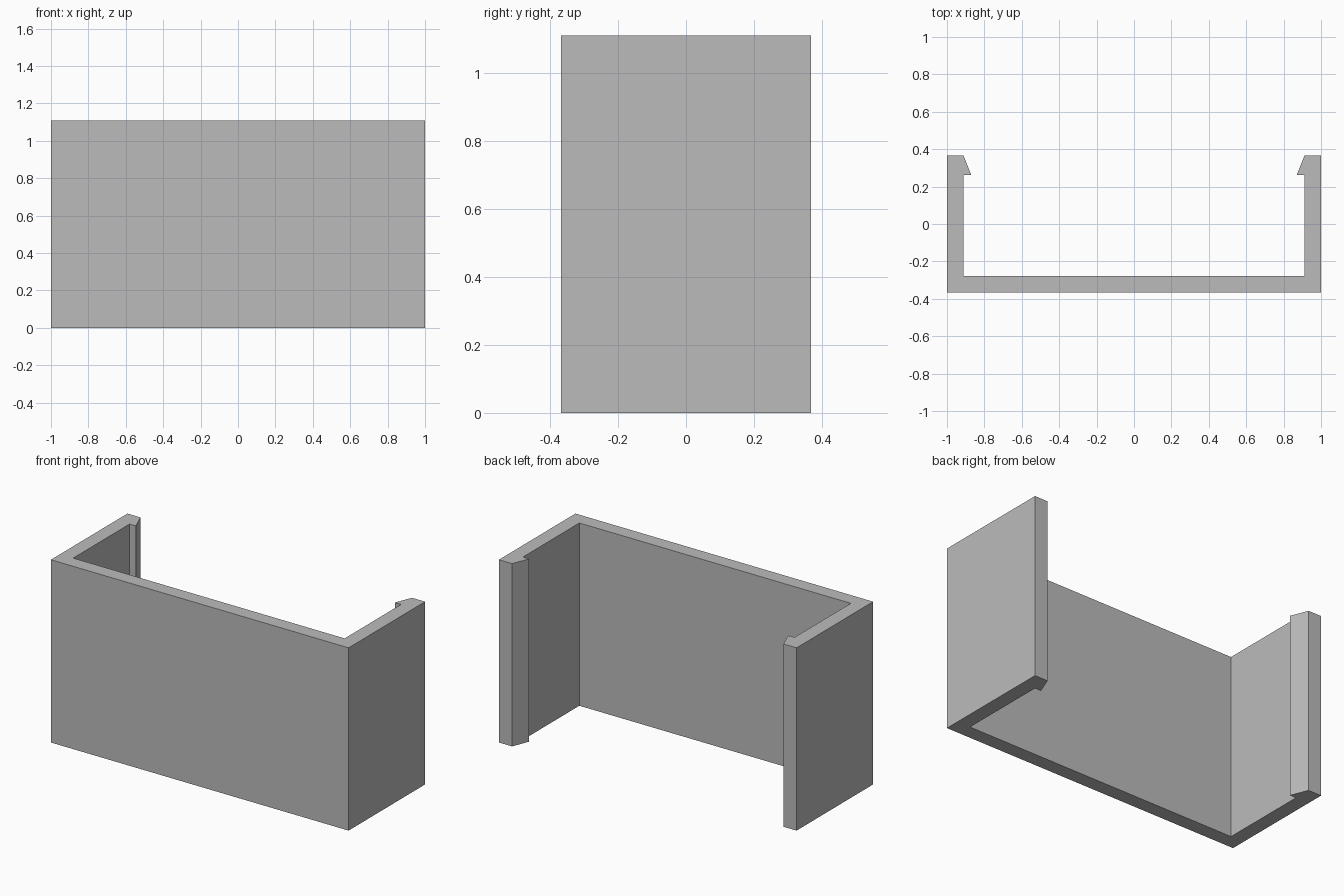
import bpy, bmesh

if "Cube" in bpy.data.objects:
    bpy.data.objects.remove(bpy.data.objects["Cube"])

HEIGHT = 1.11

# Right half of the channel outline, from back-wall centre to clip and round
half = [(1.0, -0.367), (1.0, 0.367), (0.912, 0.367), (0.87, 0.262),
        (0.912, 0.262), (0.912, -0.279)]
outline = half + [(-x, y) for x, y in reversed(half)]

grey = bpy.data.materials.new("plain_grey")
grey.diffuse_color = (0.5, 0.5, 0.5, 1)
grey.use_nodes = True
grey.node_tree.nodes["Principled BSDF"].inputs["Base Color"].default_value = grey.diffuse_color

# Clip channel: front plate, two side walls and hooked lips in one extrusion
bm = bmesh.new()
base = bm.faces.new([bm.verts.new((x, y, 0)) for x, y in outline])
top = bmesh.ops.extrude_face_region(bm, geom=[base], use_keep_orig=True)
verts = [g for g in top["geom"] if isinstance(g, bmesh.types.BMVert)]
bmesh.ops.translate(bm, verts=verts, vec=(0, 0, HEIGHT))
bmesh.ops.recalc_face_normals(bm, faces=bm.faces)

mesh = bpy.data.meshes.new("clip_channel")
bm.to_mesh(mesh)
bm.free()
mesh.materials.append(grey)
channel = bpy.data.objects.new("clip_channel", mesh)
bpy.context.collection.objects.link(channel)
